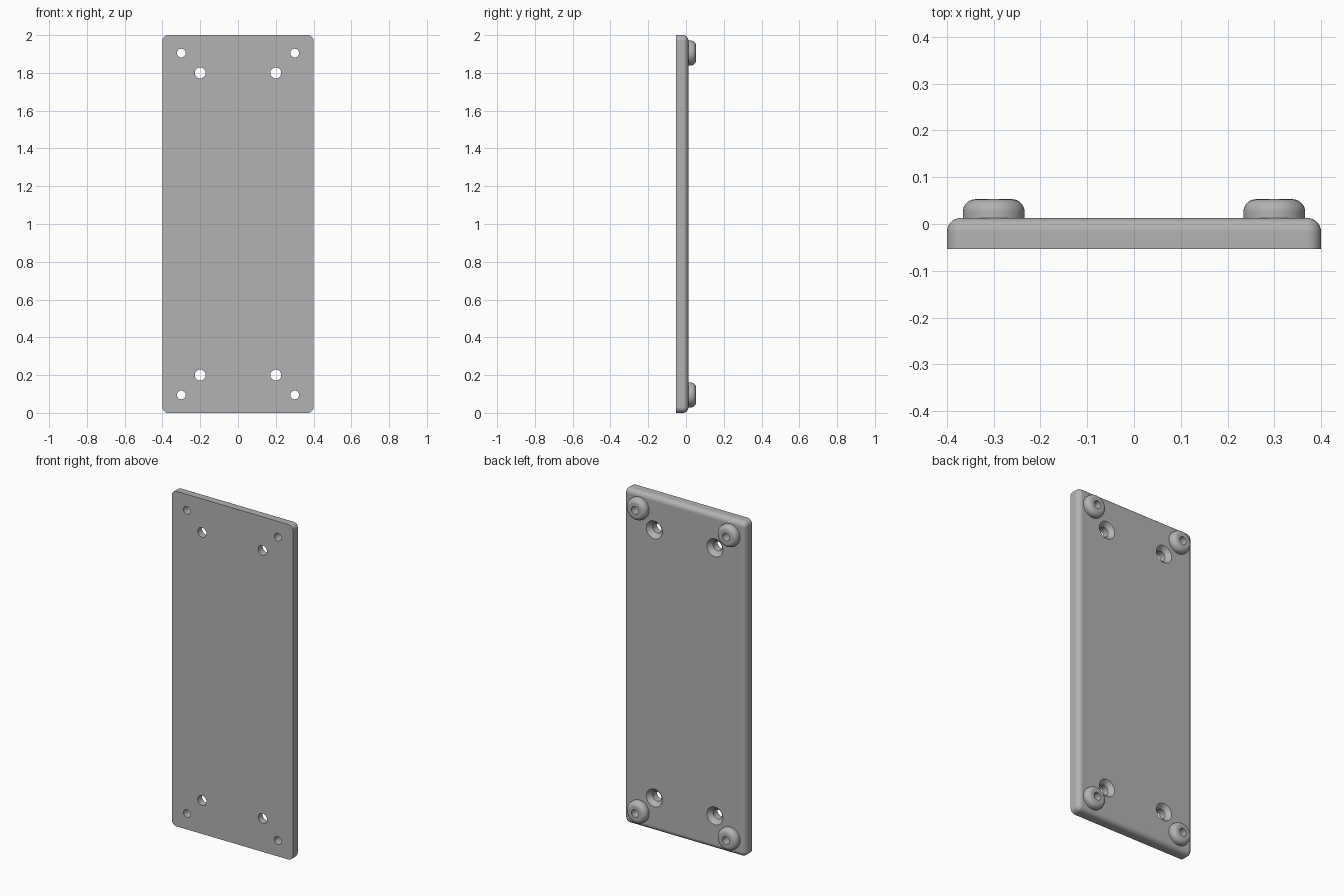
import bpy, bmesh, math
from mathutils import Matrix, Vector

cube = bpy.data.objects.get("Cube")
if cube:
    bpy.data.objects.remove(cube, do_unlink=True)

FRONT, BACK, TIP = -0.053, 0.013, 0.053
HALF_W, HEIGHT, ROUND = 0.4, 2.0, 0.03
FOOT_R, FOOT_ROUND, FOOT_HOLE = 0.066, 0.027, 0.023
SCREW_R, SINK_R, SINK_DEPTH = 0.029, 0.053, 0.025

grey = bpy.data.materials.new("plain grey")
grey.use_nodes = True
colour = (0.45, 0.45, 0.45, 1)
grey.diffuse_color = colour
grey.node_tree.nodes["Principled BSDF"].inputs["Base Color"].default_value = colour


def make_object(name, bm):
    bmesh.ops.recalc_face_normals(bm, faces=bm.faces)
    mesh = bpy.data.meshes.new(name)
    bm.to_mesh(mesh)
    bm.free()
    mesh.materials.append(grey)
    obj = bpy.data.objects.new(name, mesh)
    bpy.context.collection.objects.link(obj)
    return obj


def activate(obj):
    bpy.ops.object.select_all(action="DESELECT")
    obj.select_set(True)
    bpy.context.view_layer.objects.active = obj


def smooth(obj):
    activate(obj)
    bpy.ops.object.shade_smooth_by_angle(angle=math.radians(35))
    obj.modifiers.new("even_shading", "WEIGHTED_NORMAL").keep_sharp = True


def lathe(bm, profile, x, z, closed=False):
    """Spin (radius, y) points around a y axis through (x, z)."""
    verts = [bm.verts.new((x + r, y, z)) for r, y in profile]
    pairs = list(zip(verts, verts[1:]))
    if closed:
        pairs.append((verts[-1], verts[0]))
    edges = [bm.edges.new(p) for p in pairs]
    bmesh.ops.spin(bm, geom=verts + edges, cent=(x, 0, z), axis=(0, 1, 0),
                   angle=math.tau, steps=48, use_merge=True)
    bmesh.ops.remove_doubles(bm, verts=bm.verts, dist=0.00001)


def corners(x, inset):
    return [(sx * x, z) for sx in (-1, 1) for z in (inset, HEIGHT - inset)]


# Plate: rounded corners, then a rounded back rim
bm = bmesh.new()
bmesh.ops.create_cube(bm, size=1, matrix=Matrix.Translation((0, (FRONT + BACK) / 2, HEIGHT / 2))
                      @ Matrix.Diagonal((2 * HALF_W, BACK - FRONT, HEIGHT, 1)))
along_y = [e for e in bm.edges if abs(e.verts[0].co.y - e.verts[1].co.y) > 0.01]
bmesh.ops.bevel(bm, geom=along_y, offset=ROUND + 0.001, segments=8, profile=0.5, affect="EDGES")
rim = [e for e in bm.edges if all(v.co.y > BACK - 0.001 for v in e.verts)]
bmesh.ops.bevel(bm, geom=rim, offset=ROUND, segments=8, profile=0.5, affect="EDGES")
plate = make_object("plate", bm)

# Cutters: straight holes behind the feet, countersunk screw holes
bm = bmesh.new()
lo, hi = FRONT - 0.02, BACK + 0.02
for x, z in corners(0.3, 0.095):
    lathe(bm, [(0, lo), (FOOT_HOLE, lo), (FOOT_HOLE, hi), (0, hi)], x, z)
for x, z in corners(0.2, 0.2):
    lathe(bm, [(0, lo), (SCREW_R, lo), (SCREW_R, BACK - SINK_DEPTH),
               (SINK_R, BACK), (SINK_R, hi), (0, hi)], x, z)
cutter = make_object("hole_cutter", bm)
cut = plate.modifiers.new("holes", "BOOLEAN")
cut.object = cutter
cut.solver = "EXACT"
activate(plate)
bpy.ops.object.modifier_apply(modifier=cut.name)
bpy.data.objects.remove(cutter, do_unlink=True)
smooth(plate)

# Feet: round bumpers with a hole through the middle
profile = [(FOOT_HOLE, BACK), (FOOT_R, BACK)]
for i in range(9):
    a = math.radians(90 * i / 8)
    profile.append((FOOT_R - FOOT_ROUND + FOOT_ROUND * math.cos(a),
                    TIP - FOOT_ROUND + FOOT_ROUND * math.sin(a)))
profile.append((FOOT_HOLE, TIP))
for x, z in corners(0.3, 0.095):
    bm = bmesh.new()
    lathe(bm, profile, x, z, closed=True)
    side = "left" if x > 0 else "right"
    level = "upper" if z > 1 else "lower"
    smooth(make_object(f"{level}_{side}_foot", bm))
